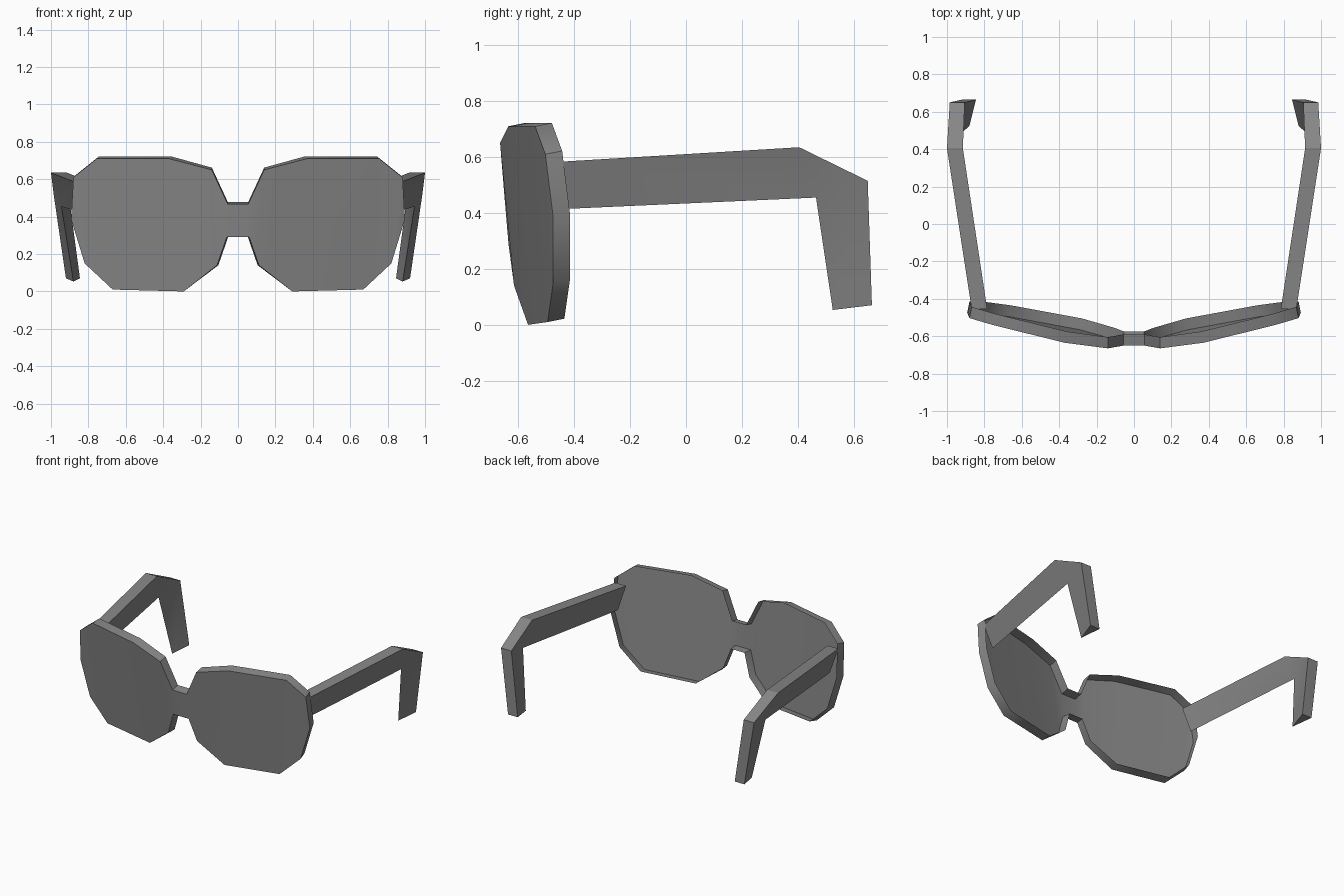
import bpy, bmesh

if "Cube" in bpy.data.objects:
    bpy.data.objects.remove(bpy.data.objects["Cube"])

grey = bpy.data.materials.new("dark_grey")
grey.diffuse_color = (.24, .24, .24, 1)
grey.use_nodes = True
grey.node_tree.nodes["Principled BSDF"].inputs["Base Color"].default_value = grey.diffuse_color


def mirrored_part(name, points, faces, angle):
    """Build one half from points and faces, then mirror it across x."""
    bm = bmesh.new()
    verts = [bm.verts.new(p) for p in points]
    for f in faces:
        bm.faces.new([verts[i] for i in f])
    bmesh.ops.recalc_face_normals(bm, faces=bm.faces)
    bm.faces.ensure_lookup_table()
    if bm.faces[0].normal.y > 0:  # the first face always looks forward
        bmesh.ops.reverse_faces(bm, faces=bm.faces)
    mesh = bpy.data.meshes.new(name)
    bm.to_mesh(mesh)
    bm.free()
    mesh.materials.append(grey)
    obj = bpy.data.objects.new(name, mesh)
    bpy.context.collection.objects.link(obj)
    mod = obj.modifiers.new("mirror", 'MIRROR')
    mod.merge_threshold = 0.0005
    bpy.context.view_layer.objects.active = obj
    obj.select_set(True)
    bpy.ops.object.modifier_apply(modifier=mod.name)
    bpy.ops.object.shade_smooth_by_angle(angle=angle)
    obj.select_set(False)
    return obj


# Lens front: outline from bridge centre over the top, round the side and back.
# The lenses sit at the front of the rim, which is open behind.
outline = [
    (0, -.65, .467), (.055, -.65, .467), (.14, -.665, .65), (.37, -.635, .71),
    (.755, -.54, .71), (.88, -.503, .61), (.892, -.475, .385),
    (.82, -.475, .15), (.67, -.495, .01), (.29, -.565, 0),
    (.112, -.615, .14), (.06, -.635, .29), (0, -.635, .29)]
n = len(outline)
back = []
for x, y, z in outline:
    dx = -.012 if x > .2 else (-.007 if 0 < x and z < .3 else 0)
    back.append((x + dx, y + .06, z + (0 if x < .2 and z < .3 else .012)))
faces = [(i, i + 1, n - 2 - i, n - 1 - i) for i in range(5)] + [(5, 6, 7)]
faces += [(i, i + n, i + 1 + n, i + 1) for i in range(n - 1)]
mirrored_part("lens_front", outline + back, faces, 0.8)

# Temple arms: triangular section of outer edge, inner edge and lower ridge,
# at the hinge, the bend and the hooked ear end
sections = [
    ((.868, -.455, .583), (.785, -.455, .583), (.825, -.42, .415)),
    ((1.0, .405, .635), (.915, .405, .635), (.944, .465, .455)),
    ((.985, .65, .515), (.905, .65, .515), (.944, .465, .455)),
    ((.92, .665, .07), (.845, .665, .07), (.88, .525, .053))]
points = [p for s in sections[:2] for p in s] + list(sections[2][:2]) + list(sections[3])
faces = [
    (0, 1, 2), (0, 3, 4, 1), (0, 2, 5, 3), (1, 4, 5, 2),   # straight arm
    (3, 6, 7, 4), (3, 5, 6), (4, 7, 5),                    # bend
    (6, 8, 9, 7), (6, 5, 10, 8), (7, 9, 10, 5), (8, 10, 9)]  # hook
mirrored_part("temple_arms", points, faces, 0.35)
